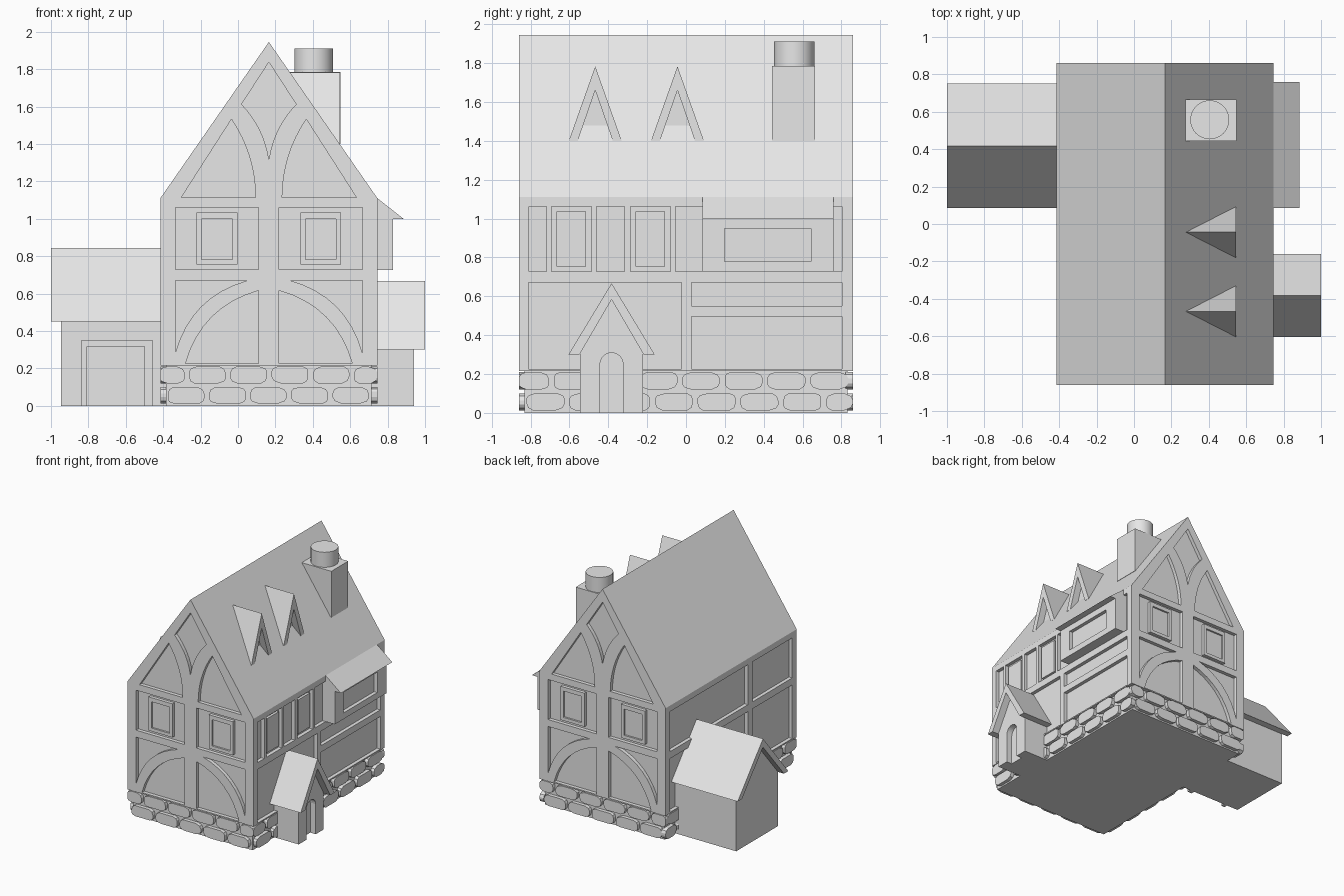
import bpy
import random
from mathutils import Matrix, Vector

random.seed(4)
cube = bpy.data.objects.get("Cube")
if cube:
    bpy.data.objects.remove(cube, do_unlink=True)

mat = bpy.data.materials.new("plain_grey")
mat.use_nodes = True
grey = (0.8, 0.8, 0.8, 1)
mat.diffuse_color = grey
mat.node_tree.nodes["Principled BSDF"].inputs["Base Color"].default_value = grey

MID = 0.165                      # ridge position in x
LEFT, RIGHT = -0.415, 0.745      # outer timber planes
END, DEPTH = 0.86, 0.03          # gable plane, timber thickness


def slab(name, loops, axis, a, b):
    """Extrude nested outlines (inner ones are holes) along X (u=y) or Y (u=x)."""
    cu = bpy.data.curves.new(name, 'CURVE')
    cu.dimensions, cu.fill_mode, cu.extrude = '2D', 'BOTH', abs(b - a) / 2
    for loop in loops:
        s = cu.splines.new('POLY')
        s.points.add(len(loop) - 1)
        for p, (u, v) in zip(s.points, loop):
            p.co = (u, v, 0, 1)
        s.use_cyclic_u = True
    tmp = bpy.data.objects.new(name, cu)
    bpy.context.collection.objects.link(tmp)
    deps = bpy.context.evaluated_depsgraph_get()
    me = bpy.data.meshes.new_from_object(tmp.evaluated_get(deps))
    bpy.data.objects.remove(tmp, do_unlink=True)
    m = (a + b) / 2
    if axis == 'X':
        cols, loc = ((0, 1, 0), (0, 0, 1), (1, 0, 0)), (m, 0, 0)
    else:
        cols, loc = ((1, 0, 0), (0, 0, 1), (0, -1, 0)), (0, m, 0)
    me.transform(Matrix.Translation(loc) @ Matrix(cols).transposed().to_4x4())
    me.materials.clear()
    me.materials.append(mat)
    me.polygons.foreach_set("use_smooth", [False] * len(me.polygons))
    ob = bpy.data.objects.new(name, me)
    bpy.context.collection.objects.link(ob)
    return ob


def rect(u0, u1, v0, v1):
    return [(u0, v0), (u1, v0), (u1, v1), (u0, v1)]


def arc(p, q, sag, n=8):
    """Bowed line from p to q; positive sag bows to the left of travel."""
    p, q = Vector(p), Vector(q)
    d = q - p
    side = Vector((-d.y, d.x))
    return [tuple(p + d * t + side * (4 * sag * t * (1 - t)))
            for t in (i / n for i in range(n + 1))]


def mirror(loop):
    return [(2 * MID - u, v) for u, v in reversed(loop)]


def chevron(c, half, z0, z1, inner_half, inner_top):
    return [(c - half, z0), (c, z1), (c + half, z0),
            (c + inner_half, z0), (c, inner_top), (c - inner_half, z0)]


# Main body with full-width roof
inL, inR = LEFT + DEPTH, RIGHT - DEPTH
slab("house_body", [[(inL, 0), (inR, 0), (inR, 1.11), (RIGHT, 1.11), (MID, 1.945),
                     (LEFT, 1.11), (inL, 1.11)]], 'Y', -END + DEPTH, END - DEPTH)

# Timber gables with curved braces
half_holes = [
    [(-0.335, 0.67)] + arc((0.05, 0.67), (-0.335, 0.284), -0.14),
    [(0.11, 0.225)] + arc((0.11, 0.616), (-0.281, 0.225), -0.14),
    rect(-0.335, 0.11, 0.728, 1.06),
    [(-0.303, 1.114)] + arc((-0.035, 1.532), (0.094, 1.114), 0.075),
]
side_arc = arc((0.019, 1.612), (MID, 1.317), 0.08)
diamond = [(MID, 1.837)] + side_arc + mirror(side_arc)[1:]
gable = [(LEFT, 0.215), (RIGHT, 0.215), (RIGHT, 1.11), (MID, 1.945), (LEFT, 1.11)]
gable_loops = [gable, diamond] + half_holes + [mirror(h) for h in half_holes]
for label, s in (("front", -1), ("back", 1)):
    inner = s * (END - DEPTH)
    slab(label + "_timber_gable", gable_loops, 'Y', inner, s * END)
    frame, pane = rect(-0.222, -0.003, 0.755, 1.034), rect(-0.195, -0.03, 0.782, 1.0)
    for side, f in (("right", lambda r: r), ("left", mirror)):
        slab(f"{label}_{side}_window_frame", [f(frame), f(pane)], 'Y', inner, s * (END - 0.003))
        slab(f"{label}_{side}_window_pane", [f(pane)], 'Y', inner, s * (END - 0.018))

# Timber side walls
E = END - DEPTH
wall = rect(-E, E, 0.215, 1.11)
slab("left_timber_wall", [wall] + [rect(a, b, c, d)
     for a, b in ((-0.8, -0.28), (-0.22, 0.8))
     for c, d in ((0.225, 0.67), (0.728, 1.06))], 'X', LEFT, inL)
window_holes = ((-0.693, -0.487), (-0.286, -0.08))
top_holes = window_holes + ((-0.807, -0.719), (-0.461, -0.317), (-0.054, 0.803))
slab("right_timber_wall", [wall, rect(-0.81, -0.023, 0.225, 0.67),
     rect(0.028, 0.803, 0.55, 0.67), rect(0.028, 0.803, 0.225, 0.495)]
     + [rect(a, b, 0.727, 1.062) for a, b in top_holes], 'X', inR, RIGHT)
for i, (a, b) in enumerate(window_holes):
    slab(f"side_window_{i + 1}", [rect(a + 0.027, b - 0.027, 0.753, 1.036)],
         'X', inR, RIGHT - 0.01)


# Stone footing: two staggered courses on every side
def stone(u0, u1, v0, v1):
    cu = [min(random.uniform(0.025, 0.05), (u1 - u0) * 0.4) for _ in range(4)]
    cv = [random.uniform(0.02, 0.038) for _ in range(4)]
    return [(u0 + cu[0], v0), (u1 - cu[1], v0), (u1 - cu[1] * 0.25, v0 + cv[1] * 0.4),
            (u1, v0 + cv[1]), (u1, v1 - cv[2]), (u1 - cu[2] * 0.25, v1 - cv[2] * 0.4),
            (u1 - cu[2], v1), (u0 + cu[3], v1), (u0 + cu[3] * 0.25, v1 - cv[3] * 0.4),
            (u0, v1 - cv[3]), (u0, v0 + cv[0]), (u0 + cu[0] * 0.25, v0 + cv[0] * 0.4)]


def footing(name, lo, hi, starts, axis, a, b):
    loops = []
    for start, (v0, v1) in zip(starts, ((0.012, 0.1), (0.12, 0.21))):
        u = start
        while u < hi - 0.04:
            u0, u1 = max(u, lo), min(u + 0.195, hi)
            if u1 - u0 > 0.04:
                loops.append(stone(u0, u1, v0, v1))
            u += 0.22
    slab(name, loops, axis, a, b)


for label, s in (("front", -1), ("back", 1)):
    footing(label + "_stones", LEFT, RIGHT, (-0.375, -0.48), 'Y', s * (E - 0.01), s * END)
for label, a, b in (("left", LEFT, inL + 0.01), ("right", inR - 0.01, RIGHT)):
    footing(label + "_stones", -END, END, (-0.82, -0.9), 'X', a, b)

# Bay window under a lean-to roof
bay = rect(0.085, 0.76, 0.727, 1.005)
slab("bay_core", [bay], 'X', inR, 0.80)
slab("bay_window_frame", [bay, rect(0.198, 0.642, 0.778, 0.948)], 'X', 0.80, 0.83)
slab("bay_roof", [[(0.7, 1.0), (0.885, 1.0), (0.745, 1.11), (0.7, 1.17)]], 'Y', 0.085, 0.76)

# Porch with arched doorway
PY = -0.383
slab("porch_roof", [chevron(PY, 0.222, 0.30, 0.667, 0.165, 0.583)], 'X', 0.70, 1.0)
porch = [(PY + 0.163, 0), (PY + 0.163, 0.305), (PY, 0.59), (PY - 0.163, 0.305), (PY - 0.163, 0)]
slab("porch_body", [porch], 'X', 0.70, 0.89)
arch = [(PY - 0.06, 0)] + arc((PY - 0.06, 0.25), (PY, 0.31), 0.2, 6) \
    + arc((PY, 0.31), (PY + 0.06, 0.25), 0.2, 6)[1:] + [(PY + 0.06, 0)]
slab("porch_doorway", [porch + arch], 'X', 0.89, 0.94)

# Side shed with framed door
SY = 0.418
slab("shed_roof", [chevron(SY, 0.332, 0.45, 0.845, 0.275, 0.775)], 'X', -1.0, -0.39)
slab("shed_body", [[(SY - 0.273, 0), (SY + 0.273, 0), (SY + 0.273, 0.455),
                    (SY, 0.78), (SY - 0.273, 0.455)]], 'X', -0.945, -0.38)
slab("shed_door_frame", [[(-0.838, 0), (-0.838, 0.352), (-0.458, 0.352), (-0.458, 0),
                          (-0.5, 0), (-0.5, 0.316), (-0.806, 0.316), (-0.806, 0)]],
     'Y', SY - 0.305, SY - 0.26)

# Dormers
for i, y in enumerate((-0.467, -0.044)):
    slab(f"dormer_roof_{i + 1}", [chevron(y, 0.136, 1.40, 1.783, 0.09, 1.66)], 'X', 0.22, 0.545)
    slab(f"dormer_wall_{i + 1}", [[(y - 0.095, 1.40), (y + 0.095, 1.40), (y, 1.67)]],
         'X', 0.23, 0.488)

# Chimney and pot
slab("chimney", [rect(0.275, 0.547, 1.40, 1.785)], 'Y', 0.443, 0.665)
bpy.ops.mesh.primitive_cylinder_add(vertices=32, radius=0.104, depth=0.14,
                                    location=(0.405, 0.557, 1.84))
pot = bpy.context.object
pot.name = "chimney_pot"
pot.data.materials.append(mat)
bpy.ops.object.shade_smooth_by_angle()
